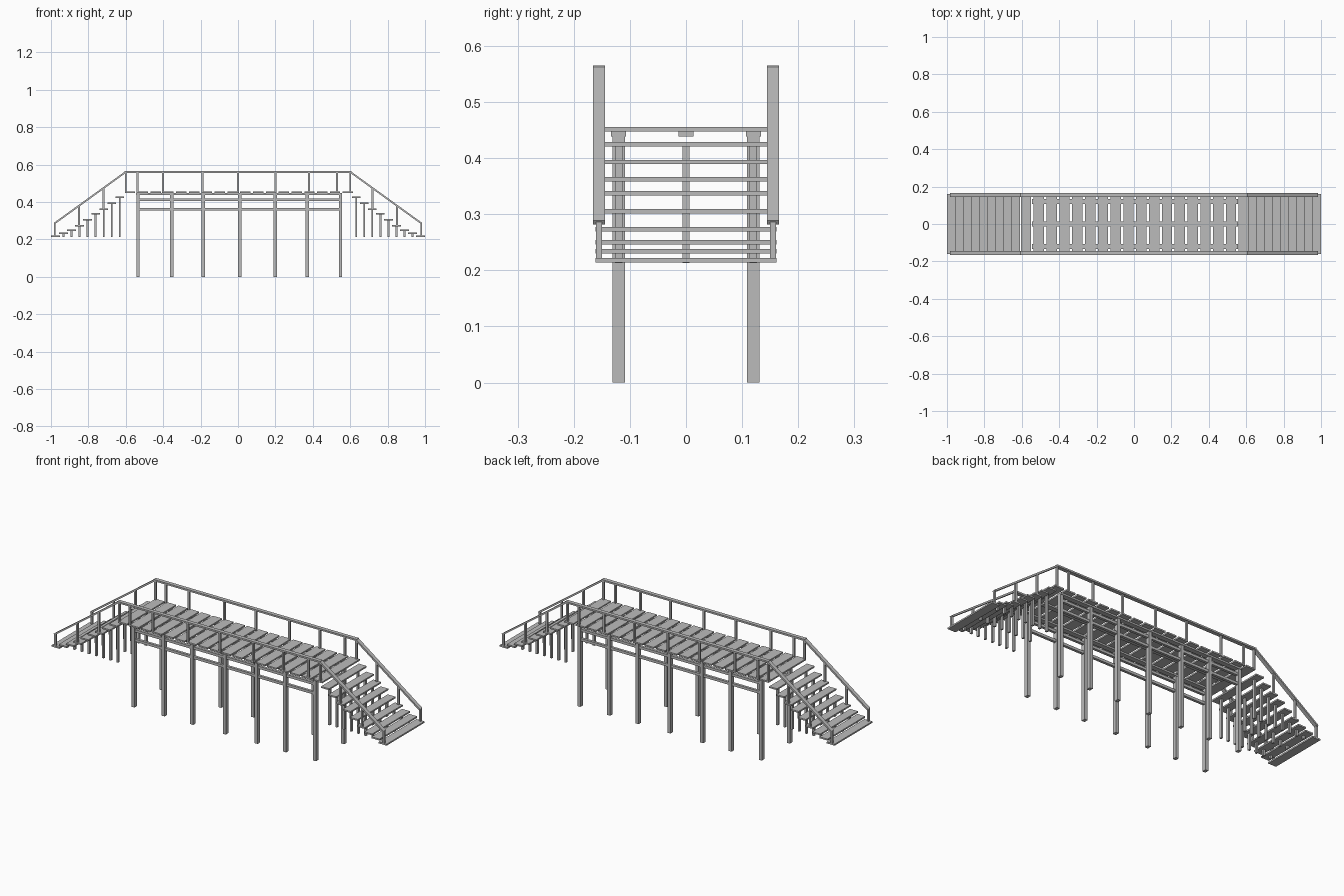
import bpy
from math import atan2, hypot
from mathutils import Matrix, Vector

cube = bpy.data.objects.get("Cube")
if cube:
    bpy.data.objects.remove(cube, do_unlink=True)

grey = bpy.data.materials.new("weathered_grey")
grey.use_nodes = True
colour = (0.5, 0.5, 0.5, 1)
grey.diffuse_color = colour
grey.node_tree.nodes["Principled BSDF"].inputs["Base Color"].default_value = colour


def box(name, x, y, z):
    """Box spanning three (min, max) ranges."""
    bpy.ops.mesh.primitive_cube_add(size=1)
    ob = bpy.context.object
    ob.name = name
    size = [r[1] - r[0] for r in (x, y, z)]
    mid = [(r[0] + r[1]) / 2 for r in (x, y, z)]
    ob.data.transform(Matrix.Translation(Vector(mid)) @ Matrix.Diagonal((*size, 1)))
    ob.data.materials.append(grey)
    return ob


def around(c, width):
    return (c - width / 2, c + width / 2)


def sloped_bar(name, start, end, y, width, height):
    """Square bar in the xz plane from start to end."""
    dx, dz = end[0] - start[0], end[1] - start[1]
    ob = box(name, around(0, hypot(dx, dz)), around(0, width), around(0, height))
    ob.data.transform(Matrix.Rotation(-atan2(dz, dx), 4, 'Y'))
    ob.location = ((start[0] + end[0]) / 2, y, (start[1] + end[1]) / 2)


DECK, TOP, RAIL_Y, POST_Y = 0.455, 0.565, 0.155, 0.12

# Deck planks
for i in range(18):
    box("deck_plank", around(-0.577 + i * 0.0685, 0.055), (-0.16, 0.16), (0.447, DECK))

# Bearers under the deck
for y in (-POST_Y, 0, POST_Y):
    box("deck_bearer", (-0.545, 0.557), around(y, 0.027), (0.438, 0.447))

# Supporting posts and side beams
for y in (-POST_Y, POST_Y):
    for x in (-0.535, -0.355, -0.185, 0.01, 0.2, 0.37, 0.548):
        box("support_post", around(x, 0.018), around(y, 0.022), (0, 0.44))
    for z in (0.412, 0.361):
        box("side_beam", (-0.535, 0.548), around(y, 0.014), around(z, 0.014))

# Stairs at both ends
step_heights = (0.425, 0.393, 0.362, 0.337, 0.305, 0.273, 0.25, 0.234, 0.218)
for side in (-1, 1):
    for i, z in enumerate(step_heights):
        x = side * (0.632 + i * 0.043)
        box("stair_tread", around(x, 0.047), (-0.161, 0.161), around(z, 0.008))
        if z > 0.22:
            for y in (-POST_Y, 0, POST_Y):
                box("stair_post", around(x, 0.01), around(y, 0.013), (0.213, z))

# Railings on both sides
for y in (-RAIL_Y, RAIL_Y):
    box("handrail", (-0.606, 0.606), around(y, 0.021), (TOP - 0.009, TOP))
    for x in (-0.6, -0.537, -0.4, -0.19, 0, 0.2, 0.38, 0.53, 0.6):
        box("railing_post", around(x, 0.01), around(y, 0.011), (DECK - 0.008, TOP - 0.004))
    for side in (-1, 1):
        sloped_bar("stair_handrail", (side * 0.6, 0.561), (side * 0.982, 0.285), y, 0.021, 0.009)
        for x, foot in ((0.72, 0.362), (0.85, 0.273), (0.98, 0.218)):
            head = 0.561 - (x - 0.6) * 0.276 / 0.382
            box("stair_railing_post", around(side * x, 0.01), around(y, 0.011), (foot, head))
